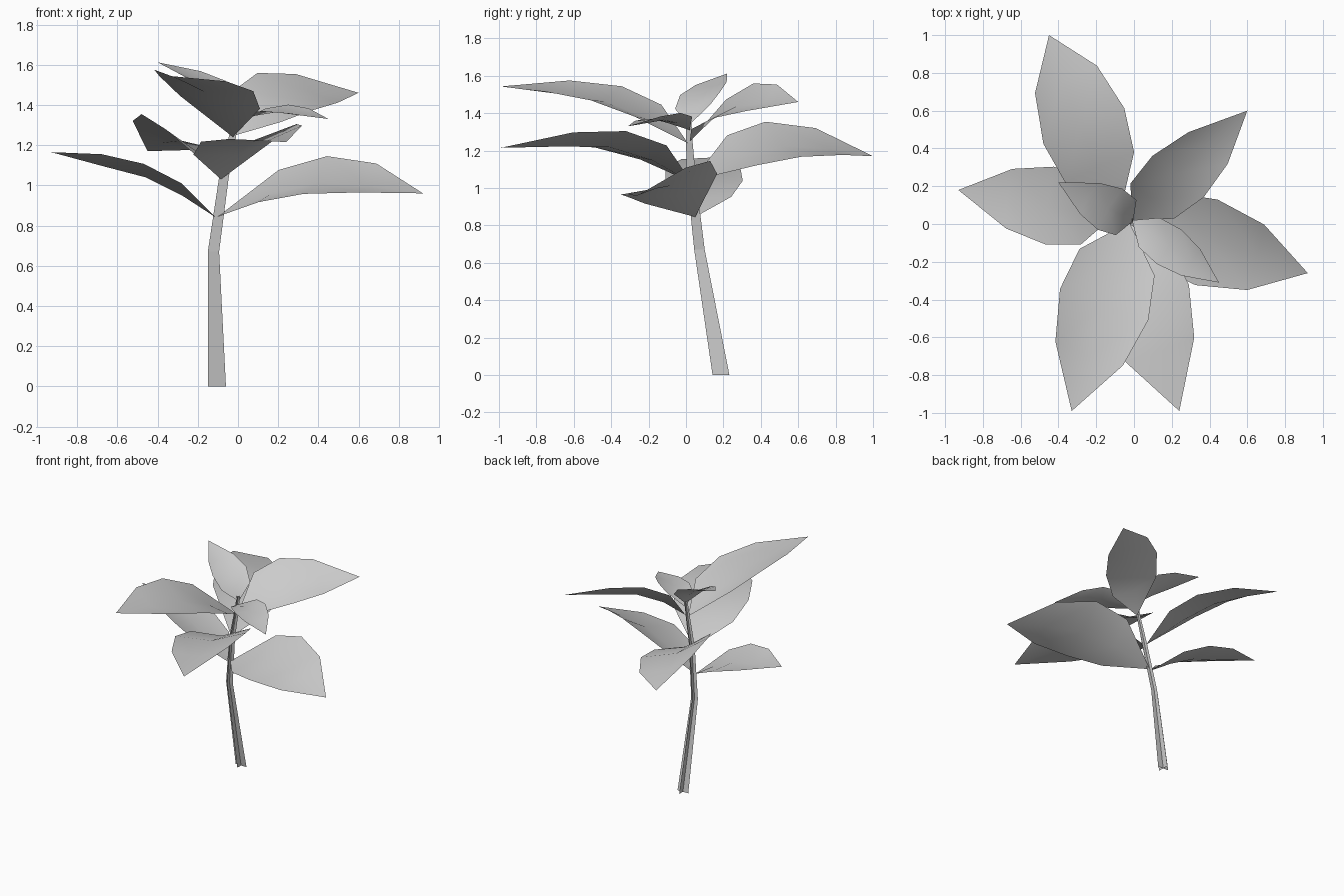
import bpy
from math import radians, sin, cos
from mathutils import Vector

if "Cube" in bpy.data.objects:
    bpy.data.objects.remove(bpy.data.objects["Cube"])


def add_mesh(name, verts, faces, smooth=True):
    mesh = bpy.data.meshes.new(name)
    mesh.from_pydata([tuple(v) for v in verts], [], faces)
    mesh.update()
    if smooth:
        mesh.shade_smooth()
    obj = bpy.data.objects.new(name, mesh)
    bpy.context.collection.objects.link(obj)
    return obj


# Stem: two crossed ribbons that taper along a bent path (x, y, z, half width)
stem_path = [
    (-0.105, 0.187, 0.0, 0.045),
    (-0.122, 0.072, 0.67, 0.028),
    (-0.07, 0.03, 1.04, 0.024),
    (-0.028, 0.018, 1.24, 0.018),
    (-0.008, 0.015, 1.37, 0.013),
]
stem_verts, stem_faces = [], []
for axis in (Vector((1, 0, 0)), Vector((0, 1, 0))):
    start = len(stem_verts)
    for x, y, z, w in stem_path:
        p = Vector((x, y, z))
        stem_verts += [p - axis * w, p + axis * w]
    for i in range(len(stem_path) - 1):
        a = start + 2 * i
        stem_faces.append((a, a + 1, a + 3, a + 2))
add_mesh("stem", stem_verts, stem_faces, smooth=False)

# Shared leaf profile: position along leaf, half width, arch height
LEAF_ROWS = [(0.24, 0.20, 0.12), (0.47, 0.235, 0.148), (0.72, 0.18, 0.105)]
FOLD = 0.04


def add_leaf(name, base, tip, roll, arch, width, shift):
    """Arched leaf, folded along its midrib; positive roll lifts the left edge."""
    base, tip = Vector(base), Vector(tip)
    chord = tip - base
    size = chord.length
    along = chord.normalized()
    side = Vector((0, 0, 1)).cross(along).normalized()
    up = along.cross(side)
    r = radians(roll)
    edge = side * cos(r) + up * sin(r)
    normal = up * cos(r) - side * sin(r)
    verts = [base]
    for t, w, h in LEAF_ROWS:
        mid = base + chord * (t + shift) + up * (h * arch * size)
        reach = edge * (w * width * size)
        verts += [mid + reach, mid - normal * FOLD * size, mid - reach]
    verts.append(tip)
    faces = [(0, 2, 1), (0, 3, 2)]
    for a in (1, 4):
        faces += [(a, a + 1, a + 4, a + 3), (a + 1, a + 2, a + 5, a + 4)]
    faces += [(7, 8, 10), (8, 9, 10)]
    add_mesh(name, verts, faces)


# Leaves in opposite pairs up the stem: base, tip, roll, arch, width, shift
leaves = {
    "lower_leaf_right": ((-0.1, 0.05, 0.845), (0.92, -0.26, 0.96), 22, 0.95, 1.0, 0.02),
    "lower_leaf_left": ((-0.11, 0.04, 0.84), (-0.93, 0.18, 1.165), 10, 0.7, 1.0, -0.02),
    "middle_leaf_back": ((-0.08, 0.035, 1.04), (-0.45, 1.0, 1.17), 22, 1.0, 1.03, 0.05),
    "middle_leaf_front": ((-0.085, 0.03, 1.03), (0.24, -0.99, 1.215), 10, 0.93, 1.0, -0.02),
    "upper_leaf_back": ((-0.01, 0.02, 1.25), (0.6, 0.6, 1.46), 29, 1.0, 0.97, -0.035),
    "upper_leaf_front": ((-0.025, 0.01, 1.24), (-0.33, -0.99, 1.543), -9, 0.8, 0.98, 0.0),
    "top_leaf_left": ((-0.005, 0.015, 1.335), (-0.4, 0.22, 1.612), -6, 0.97, 1.03, -0.075),
    "top_leaf_right": ((-0.01, 0.02, 1.31), (0.45, -0.31, 1.33), 8, 0.8, 0.85, -0.04),
}
for leaf_name, params in leaves.items():
    add_leaf(leaf_name, *params)
